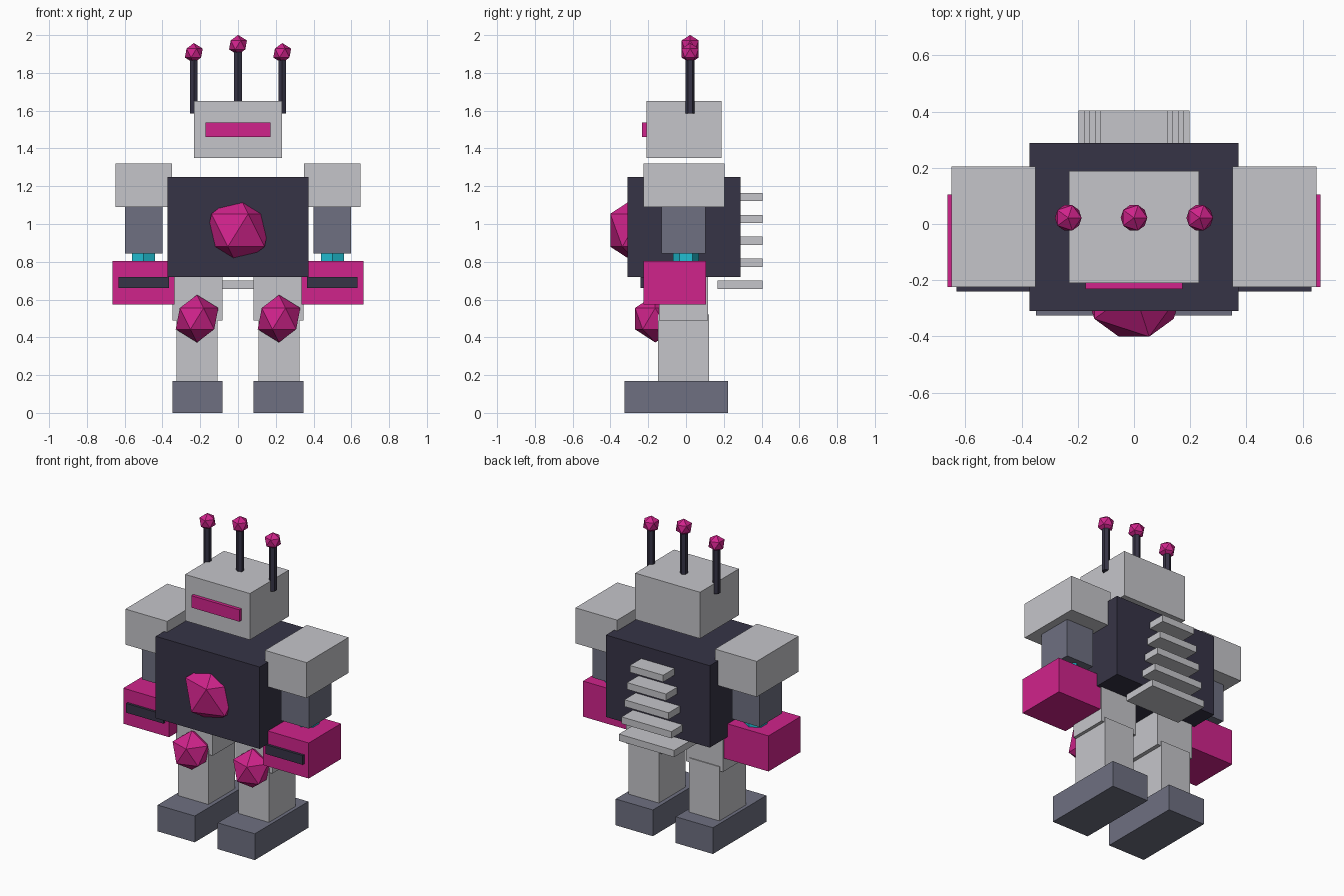
import bpy
import bmesh
from mathutils import Matrix

if "Cube" in bpy.data.objects:
    bpy.data.objects.remove(bpy.data.objects["Cube"])


def material(name, rgb):
    m = bpy.data.materials.new(name)
    m.diffuse_color = (*rgb, 1.0)
    m.use_nodes = True
    m.node_tree.nodes["Principled BSDF"].inputs["Base Color"].default_value = m.diffuse_color
    return m


GREY = material("light grey", (0.56, 0.56, 0.59))
DARK = material("dark navy", (0.037, 0.034, 0.061))
STEEL = material("steel grey", (0.156, 0.162, 0.220))
PINK = material("magenta", (0.63, 0.017, 0.26))
CYAN = material("cyan", (0.015, 0.52, 0.65))


def finish(name, bm, mat, loc):
    mesh = bpy.data.meshes.new(name)
    bm.to_mesh(mesh)
    bm.free()
    mesh.materials.append(mat)
    ob = bpy.data.objects.new(name, mesh)
    ob.location = loc
    bpy.context.collection.objects.link(ob)
    return ob


def box(name, mat, x, y, z):
    """Box from (min, max) ranges."""
    bm = bmesh.new()
    size = [r[1] - r[0] for r in (x, y, z)]
    bmesh.ops.create_cube(bm, size=1, matrix=Matrix.Diagonal((*size, 1)))
    return finish(name, bm, mat, [(r[0] + r[1]) / 2 for r in (x, y, z)])


def gem(name, mat, loc, radius):
    """Twenty-sided ball."""
    bm = bmesh.new()
    bmesh.ops.create_icosphere(bm, subdivisions=1, radius=radius)
    return finish(name, bm, mat, loc)


def rod(name, mat, x, y, z, radius):
    """Upright six-sided rod."""
    bm = bmesh.new()
    bmesh.ops.create_cone(bm, cap_ends=True, segments=6, radius1=radius,
                          radius2=radius, depth=z[1] - z[0])
    return finish(name, bm, mat, (x, y, (z[0] + z[1]) / 2))


# Torso with chest gem
box("torso", DARK, (-0.372, 0.372), (-0.31, 0.288), (0.72, 1.25))
gem("chest_gem", PINK, (0, -0.235, 0.967), 0.195)

# Head and visor
box("head", GREY, (-0.232, 0.232), (-0.21, 0.188), (1.35, 1.65))
box("visor", PINK, (-0.172, 0.172), (-0.232, -0.19), (1.46, 1.537))

# Antennas with ball tips
for tag, x, z in (("left", -0.234, 1.905), ("middle", 0, 1.948), ("right", 0.234, 1.905)):
    rod(f"antenna_{tag}", DARK, x, 0.022, (z - 0.32, z), 0.0235)
    gem(f"antenna_tip_{tag}", PINK, (x, 0.022, z), 0.053)

# Arms and legs, one per side
for side, s in (("left", -1), ("right", 1)):
    def span(a, b):
        return tuple(sorted((s * a, s * b)))

    box(f"shoulder_{side}", GREY, span(0.35, 0.649), (-0.225, 0.204), (1.09, 1.32))
    box(f"upper_arm_{side}", STEEL, span(0.40, 0.598), (-0.13, 0.102), (0.843, 1.10))
    rod(f"elbow_{side}", CYAN, s * 0.5, 0.0, (0.78, 0.87), 0.07)
    box(f"forearm_{side}", PINK, span(0.336, 0.664), (-0.225, 0.105), (0.574, 0.804))
    box(f"forearm_slot_{side}", DARK, span(0.365, 0.632), (-0.241, -0.2), (0.66, 0.72))

    box(f"thigh_{side}", GREY, span(0.082, 0.346), (-0.142, 0.117), (0.49, 0.75))
    box(f"shin_{side}", GREY, span(0.108, 0.325), (-0.148, 0.123), (0.15, 0.52))
    box(f"foot_{side}", STEEL, span(0.082, 0.348), (-0.325, 0.222), (0, 0.17))
    gem(f"knee_{side}", PINK, (s * 0.217, -0.163, 0.499), 0.126)

# Back fins, widening downwards
for i in range(5):
    half = 0.198 - 0.0197 * i
    z = 0.678 + 0.1163 * i
    box(f"back_fin_{i + 1}", GREY, (-half, half), (0.167, 0.404), (z - 0.022, z + 0.022))
